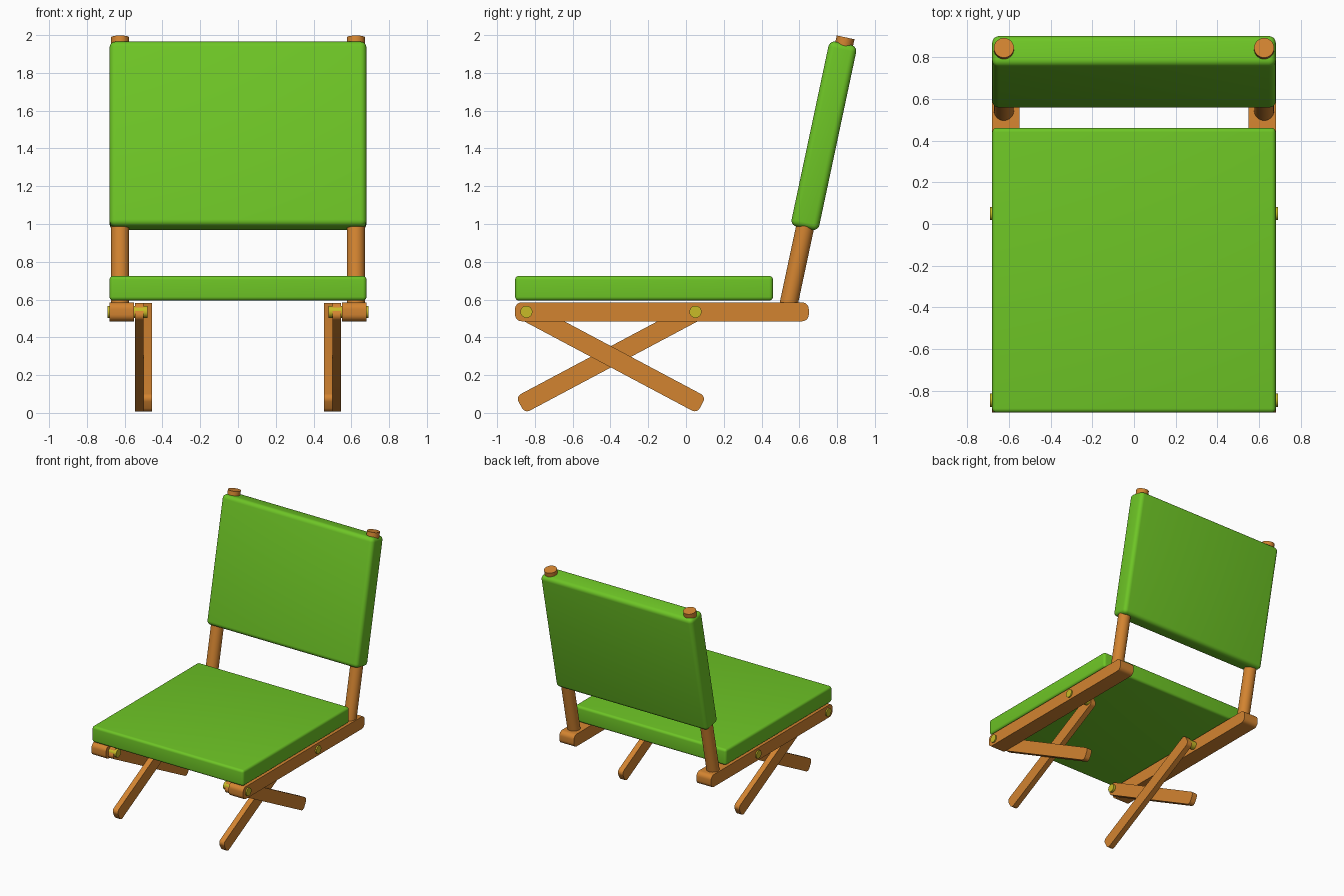
import bpy
import math
from mathutils import Vector

if "Cube" in bpy.data.objects:
    bpy.data.objects.remove(bpy.data.objects["Cube"], do_unlink=True)


def make_material(name, rgb):
    mat = bpy.data.materials.new(name)
    mat.use_nodes = True
    color = (*rgb, 1.0)
    mat.diffuse_color = color
    mat.node_tree.nodes["Principled BSDF"].inputs["Base Color"].default_value = color
    return mat


GREEN = make_material("green fabric", (0.155, 0.56, 0.019))
WOOD = make_material("orange wood", (0.65, 0.23, 0.03))
BRASS = make_material("yellow brass", (0.58, 0.50, 0.02))


def finish(obj, name, mat):
    obj.name = name
    obj.data.name = name
    obj.data.materials.append(mat)
    bpy.ops.object.shade_smooth_by_angle(angle=math.radians(35))
    return obj


def add_bevel(obj, width, segments):
    mod = obj.modifiers.new("rounding", "BEVEL")
    mod.width = width
    mod.segments = segments
    mod.limit_method = "ANGLE"
    bpy.ops.object.modifier_apply(modifier=mod.name)


def cushion(name, center, size, radius, tilt=0.0):
    """Box with every edge rounded, tilted about x."""
    bpy.ops.mesh.primitive_cube_add(size=1, location=center)
    obj = bpy.context.object
    obj.scale = size
    bpy.ops.object.transform_apply(location=False, rotation=False, scale=True)
    add_bevel(obj, radius, 5)
    obj.rotation_euler.x = tilt
    return finish(obj, name, GREEN)


def plank(name, x0, x1, start, end, width, radius):
    """Flat board from start to end (y, z), with rounded end corners."""
    a, b = Vector(start), Vector(end)
    d = (b - a).normalized()
    n = Vector((-d.y, d.x))
    half = width / 2
    profile = []
    corners = [(b, 1, -1, -90), (b, 1, 1, 0), (a, -1, 1, 90), (a, -1, -1, 180)]
    for point, along, side, first in corners:
        c = point - d * along * radius + n * side * (half - radius)
        for step in range(7):
            t = math.radians(first + step * 15)
            profile.append(c + (d * math.cos(t) + n * math.sin(t)) * radius)
    count = len(profile)
    verts = [(x, p.x, p.y) for x in (x0, x1) for p in profile]
    faces = [tuple(reversed(range(count))), tuple(range(count, 2 * count))]
    for i in range(count):
        j = (i + 1) % count
        faces.append((i, j, j + count, i + count))
    mesh = bpy.data.meshes.new(name)
    mesh.from_pydata(verts, [], faces)
    mesh.update()
    obj = bpy.data.objects.new(name, mesh)
    bpy.context.collection.objects.link(obj)
    bpy.ops.object.select_all(action="DESELECT")
    obj.select_set(True)
    bpy.context.view_layer.objects.active = obj
    return finish(obj, name, WOOD)


def rod(name, start, end, radius, mat):
    a, b = Vector(start), Vector(end)
    bpy.ops.mesh.primitive_cylinder_add(
        vertices=32, radius=radius, depth=(b - a).length, location=(a + b) / 2)
    obj = bpy.context.object
    obj.rotation_euler = (b - a).to_track_quat("Z", "Y").to_euler()
    return finish(obj, name, mat)


# Cushions
TILT = math.radians(-12)
cushion("seat_cushion", (0, -0.222, 0.66), (1.36, 1.365, 0.13), 0.02)
cushion("back_cushion", (0, 0.73, 1.467), (1.36, 0.15, 1.0), 0.032, TILT)

# Pivot points (y, z) and leg ends
FRONT_BOLT, REAR_BOLT = Vector((-0.845, 0.535)), Vector((0.05, 0.535))
slope = math.radians(28)
down_back = Vector((math.cos(slope), -math.sin(slope)))
down_front = Vector((-math.cos(slope), -math.sin(slope)))


def strip(side, inner, outer):
    return sorted((side * inner, side * outer))


for label, s in (("left", 1), ("right", -1)):
    # Side rail and upright post
    plank(f"{label}_side_rail", *strip(s, 0.55, 0.68),
          (-0.905, 0.535), (0.65, 0.535), 0.10, 0.035)
    rod(f"{label}_back_post", (s * 0.624, 0.539, 0.555),
        (s * 0.624, 0.845, 1.988), 0.048, WOOD)
    # Crossed legs
    plank(f"{label}_outer_leg", *strip(s, 0.50, 0.545),
          FRONT_BOLT - down_back * 0.03, FRONT_BOLT + down_back * 1.05, 0.10, 0.03)
    plank(f"{label}_inner_leg", *strip(s, 0.455, 0.50),
          REAR_BOLT - down_front * 0.03, REAR_BOLT + down_front * 1.05, 0.10, 0.03)
    # Pivot bolts through rail and leg
    for place, p in (("front", FRONT_BOLT), ("rear", REAR_BOLT)):
        rod(f"{label}_{place}_bolt", (s * 0.48, p.x, p.y),
            (s * 0.69, p.x, p.y), 0.032, BRASS)
